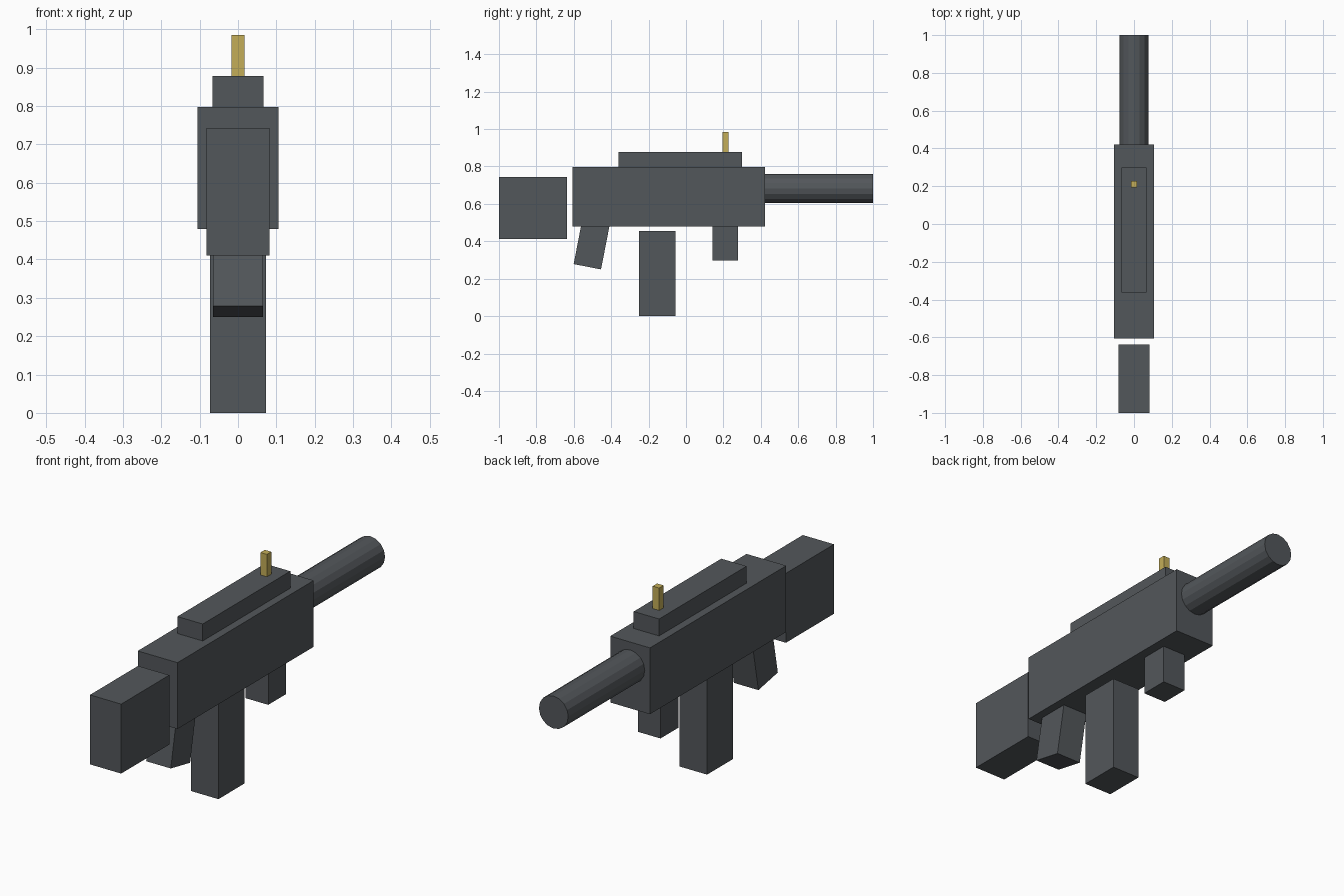
import bpy
import math

if "Cube" in bpy.data.objects:
    bpy.data.objects.remove(bpy.data.objects["Cube"])


def material(name, rgb):
    m = bpy.data.materials.new(name)
    m.diffuse_color = (*rgb, 1.0)
    m.use_nodes = True
    m.node_tree.nodes["Principled BSDF"].inputs["Base Color"].default_value = m.diffuse_color
    return m


GREY = material("dark_grey", (0.086, 0.095, 0.104))
GOLD = material("dull_gold", (0.55, 0.42, 0.098))


def box(name, width, y, z, mat=GREY, tilt=0.0):
    """Box centred on x = 0 spanning the y and z ranges, tilted about x."""
    centre = (0, sum(y) / 2, sum(z) / 2)
    bpy.ops.mesh.primitive_cube_add(size=1, location=centre, rotation=(tilt, 0, 0))
    ob = bpy.context.object
    ob.name = name
    ob.scale = (width, y[1] - y[0], z[1] - z[0])
    ob.data.materials.append(mat)
    return ob


# Main housing, stock and top rail
box("body", 0.21, (-0.607, 0.422), (0.48, 0.797))
box("stock", 0.165, (-1.0, -0.637), (0.411, 0.743))
box("top_rail", 0.134, (-0.362, 0.299), (0.79, 0.878))

# Sight post
box("front_sight", 0.034, (0.194, 0.227), (0.87, 0.985), GOLD)

# Parts below the housing
box("magazine", 0.145, (-0.251, -0.056), (0.0, 0.456))
box("fore_grip", 0.12, (0.143, 0.278), (0.297, 0.49))

# Rear grip, leaning back, its top buried in the housing
tilt = -math.radians(11)
length = 0.28
grip = box("rear_grip", 0.13, (-0.0745, 0.0745), (0, length), tilt=tilt)
grip.location = (0, -0.5275 - math.sin(tilt) * length / 2,
                 0.264 + math.cos(tilt) * length / 2)

# Barrel
bpy.ops.mesh.primitive_cylinder_add(vertices=16, radius=0.0775, depth=0.6,
                                    location=(0, 0.70, 0.682),
                                    rotation=(math.pi / 2, 0, 0))
barrel = bpy.context.object
barrel.name = "barrel"
barrel.data.materials.append(GREY)
